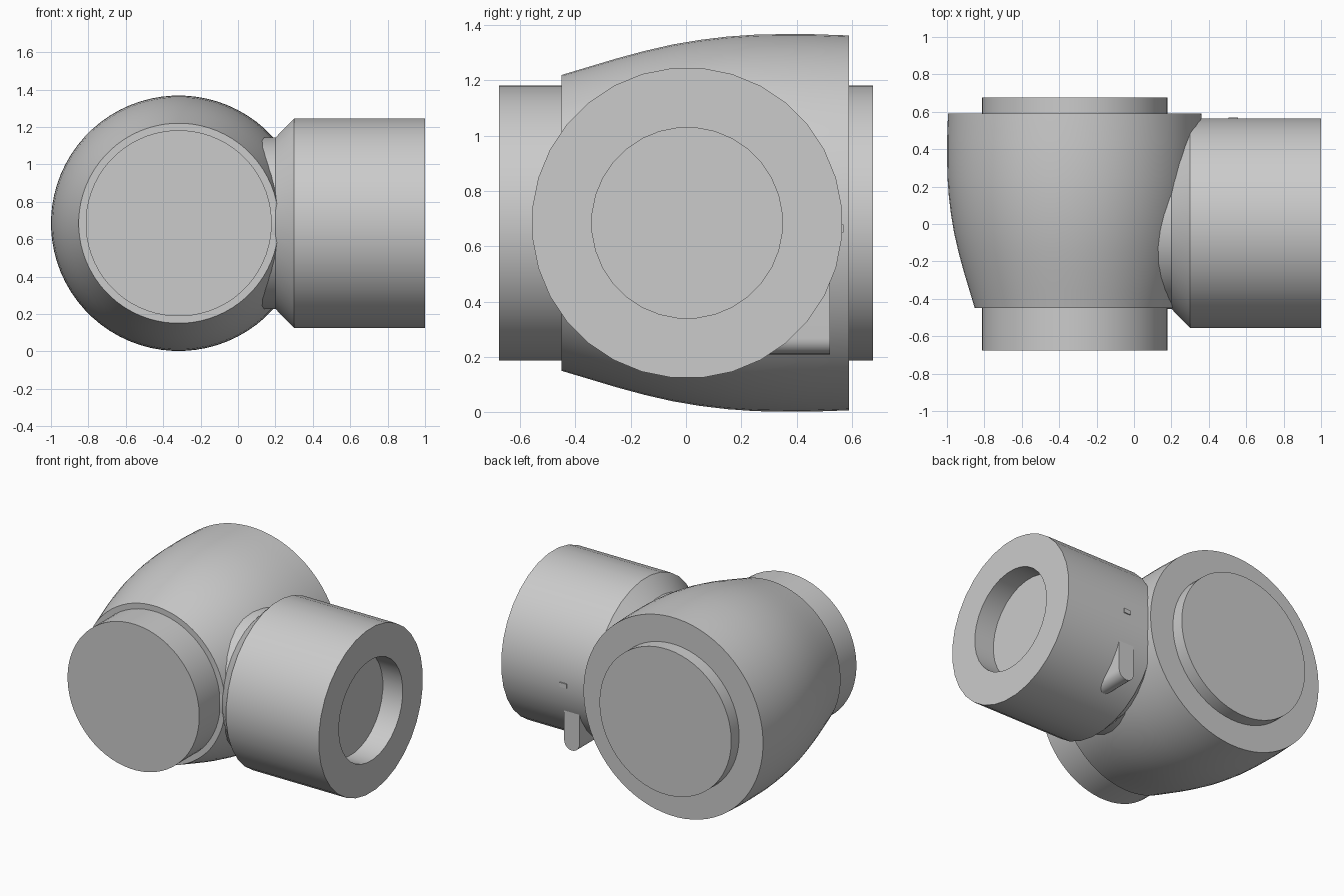
import bpy, bmesh, math
from mathutils import Matrix, Vector

cube = bpy.data.objects.get("Cube")
if cube:
    bpy.data.objects.remove(cube, do_unlink=True)

grey = bpy.data.materials.new("light grey")
grey.use_nodes = True
colour = (0.6, 0.6, 0.6, 1)
grey.diffuse_color = colour
grey.node_tree.nodes["Principled BSDF"].inputs["Base Color"].default_value = colour


def finish(name, bm):
    bmesh.ops.recalc_face_normals(bm, faces=bm.faces)
    mesh = bpy.data.meshes.new(name)
    bm.to_mesh(mesh)
    bm.free()
    mesh.materials.append(grey)
    obj = bpy.data.objects.new(name, mesh)
    bpy.context.collection.objects.link(obj)
    bpy.ops.object.select_all(action="DESELECT")
    obj.select_set(True)
    bpy.context.view_layer.objects.active = obj
    bpy.ops.object.shade_smooth_by_angle(angle=math.radians(30))
    return obj


def lathe(name, profile, axis, centre, sides):
    """Turn (position, radius) points around the given axis, with flat end caps."""
    bm = bmesh.new()
    turn = Vector((0, 0, 1)).rotation_difference(Vector(axis)).to_matrix()
    rings = []
    for along, radius in profile:
        angles = [math.tau * (i + 0.5) / sides for i in range(sides)]
        rings.append([bm.verts.new(turn @ Vector((radius * math.cos(a), radius * math.sin(a), along))
                                   + Vector(centre)) for a in angles])
    for low, high in zip(rings, rings[1:]):
        for i in range(sides):
            j = (i + 1) % sides
            bm.faces.new((low[i], low[j], high[j], high[i]))
    bm.faces.new(rings[0])
    bm.faces.new(rings[-1])
    return finish(name, bm)


# Bulging main body and the straight pipe running through it
body_centre = (-0.317, 0, 0.685)
bulge = [(-0.45, 0.535), (-0.35, 0.565), (-0.25, 0.595), (-0.15, 0.622), (-0.05, 0.645), (0.05, 0.662),
         (0.15, 0.674), (0.25, 0.681), (0.35, 0.683), (0.45, 0.683), (0.59, 0.678)]
lathe("main_body", bulge, (0, 1, 0), body_centre, 72)
lathe("through_pipe", [(-0.675, 0.4975), (0.675, 0.4975)], (0, 1, 0), body_centre, 64)

# Side socket with neck, chamfer and shallow bore
socket = [(-0.1, 0.46), (0.2, 0.46), (0.3, 0.562), (1, 0.562), (1, 0.345), (0.85, 0.345)]
lathe("side_socket", socket, (1, 0, 0), (0, 0.004, 0.685), 32)

# Lug under the socket: a plate with a rounded lower edge
bm = bmesh.new()
radius, lug_x, lug_z = 0.058, 0.498, 0.268
arc = [math.pi + math.pi * i / 12 for i in range(13)]
outline = [(lug_x + radius * math.cos(a), lug_z + radius * math.sin(a)) for a in arc]
outline += [(lug_x + radius, 0.6), (lug_x - radius, 0.6)]
face = bm.faces.new([bm.verts.new((x, 0.2, z)) for x, z in outline])
pushed = bmesh.ops.extrude_face_region(bm, geom=[face])["geom"]
bmesh.ops.translate(bm, vec=(0, 0.32, 0), verts=[v for v in pushed if isinstance(v, bmesh.types.BMVert)])
finish("lower_lug", bm)

# Small raised tab on the back of the socket
bm = bmesh.new()
bmesh.ops.create_cube(bm, size=1, matrix=Matrix.Translation((0.53, 0.555, 0.665))
                      @ Matrix.Diagonal((0.05, 0.03, 0.03, 1)))
finish("back_tab", bm)
